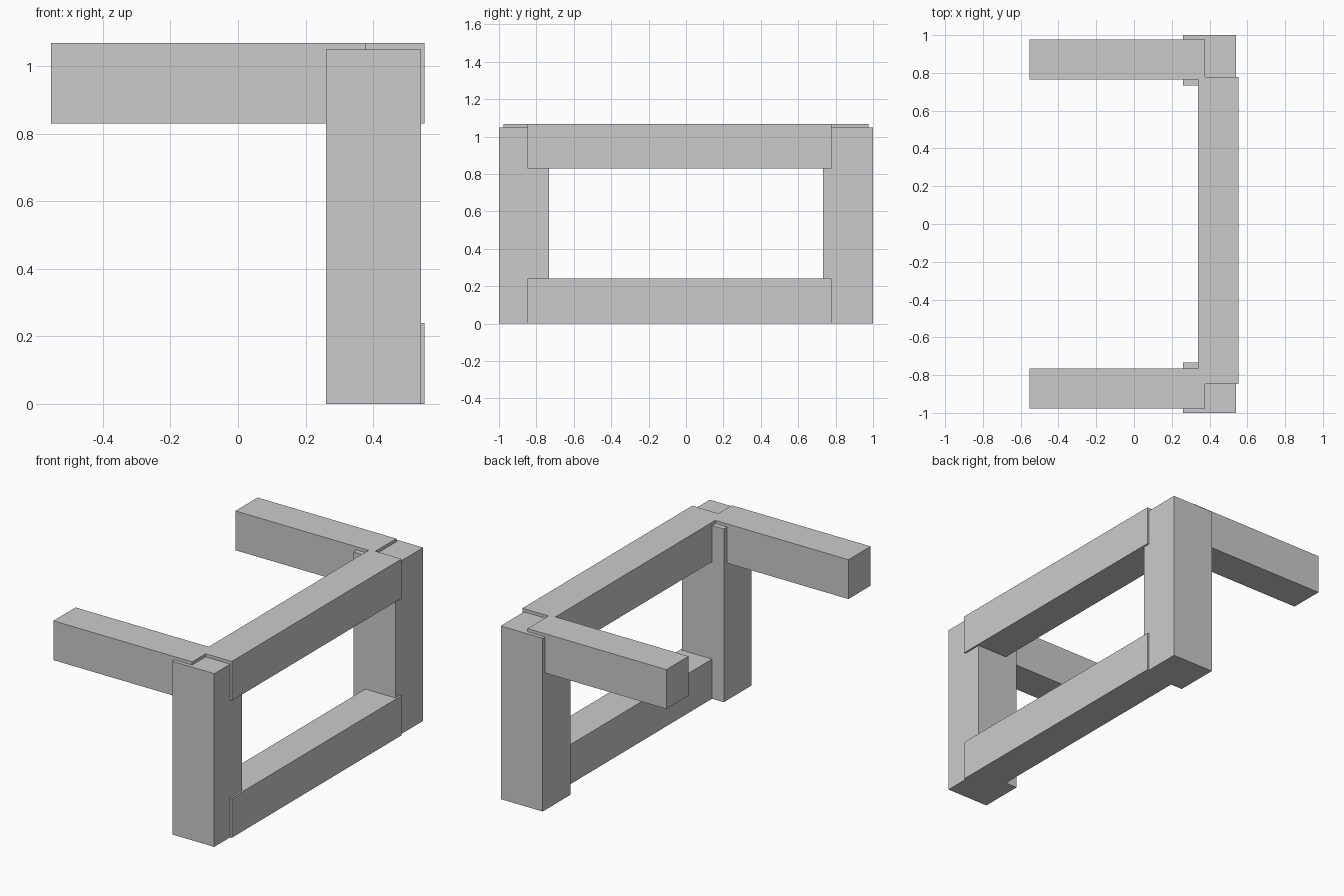
import bpy

if "Cube" in bpy.data.objects:
    bpy.data.objects.remove(bpy.data.objects["Cube"])


def box(name, x, y, z):
    """Axis-aligned beam from (min, max) ranges."""
    bpy.ops.mesh.primitive_cube_add(
        size=1, location=[(a + b) / 2 for a, b in (x, y, z)])
    ob = bpy.context.object
    ob.name = name
    ob.scale = [b - a for a, b in (x, y, z)]
    bpy.ops.object.transform_apply(location=False, rotation=False, scale=True)
    return ob


UPPER = (0.83, 1.068)
LOWER = (0.0, 0.24)

# Upright posts and the arms reaching out from their tops
for label, s in (("front", -1), ("back", 1)):
    box(label + "_post", (0.26, 0.541), sorted((s * 0.733, s * 1.0)), (0, 1.049))
    box(label + "_arm", (-0.553, 0.377), sorted((s * 0.765, s * 0.977)), UPPER)

# Long rails joining the posts
for label, z in (("upper", UPPER), ("lower", LOWER)):
    box(label + "_rail", (0.339, 0.552), (-0.848, 0.777), z)
